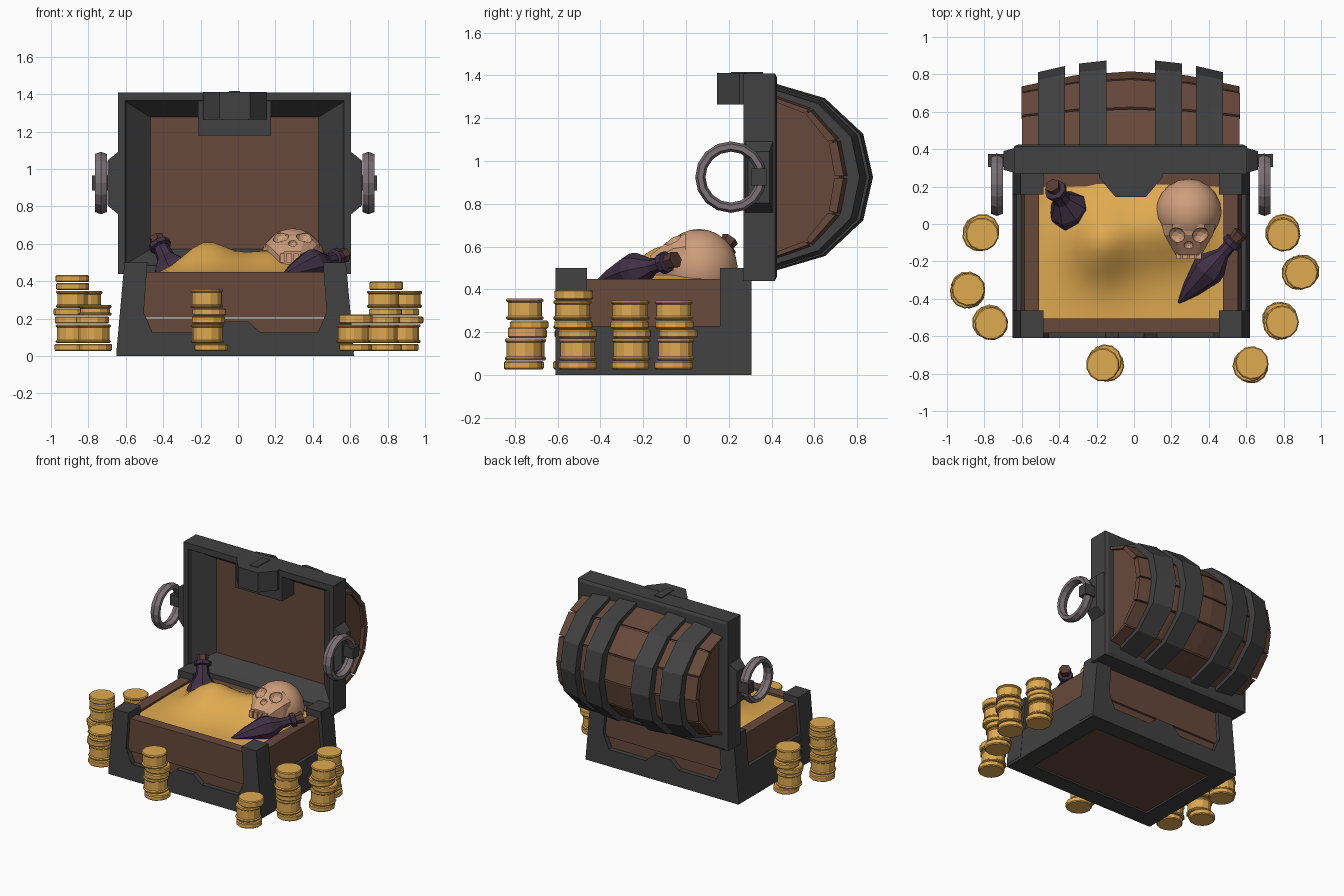
import bpy, bmesh, math, random
from mathutils import Vector, Matrix

if "Cube" in bpy.data.objects:
    bpy.data.objects.remove(bpy.data.objects["Cube"])
random.seed(4)

def material(name, rgb):
    m = bpy.data.materials.new(name)
    m.diffuse_color = (*rgb, 1)
    m.use_nodes = True
    m.node_tree.nodes["Principled BSDF"].inputs["Base Color"].default_value = m.diffuse_color
    return m

GOLD = material("gold", (0.74, 0.40, 0.08))
IRON = material("dark_iron", (0.052, 0.052, 0.053))
WOOD = material("brown_wood", (0.135, 0.066, 0.043))
STEEL = material("ring_steel", (0.20, 0.165, 0.18))
BONE = material("bone", (0.62, 0.34, 0.20))
GLASS = material("purple_glass", (0.052, 0.030, 0.060))
CORK = material("cork", (0.10, 0.045, 0.035))

def finish(name, bm, mat, smooth=None):
    bmesh.ops.recalc_face_normals(bm, faces=bm.faces)
    me = bpy.data.meshes.new(name)
    bm.to_mesh(me)
    bm.free()
    me.materials.append(mat)
    if smooth:
        for p in me.polygons:
            p.use_smooth = True
        me.set_sharp_from_angle(angle=math.radians(smooth))
    ob = bpy.data.objects.new(name, me)
    bpy.context.collection.objects.link(ob)
    return ob

def add_loft(bm, rings):
    vs = [[bm.verts.new(p) for p in r] for r in rings]
    n = len(vs[0])
    for a, b in zip(vs, vs[1:]):
        for i in range(n):
            bm.faces.new((a[i], a[(i + 1) % n], b[(i + 1) % n], b[i]))
    bm.faces.new(vs[0])
    bm.faces.new(vs[-1])

def loft(name, rings, mat, smooth=None):
    bm = bmesh.new()
    add_loft(bm, rings)
    return finish(name, bm, mat, smooth)

def rect(x0, x1, y0, y1, z):
    return [(x0, y0, z), (x1, y0, z), (x1, y1, z), (x0, y1, z)]

def box(name, x0, x1, y0, y1, z0, z1, mat):
    return loft(name, [rect(x0, x1, y0, y1, z0), rect(x0, x1, y0, y1, z1)], mat)

def lathe_rings(profile, sides, mtx=Matrix()):
    return [[mtx @ Vector((r * math.cos(2 * math.pi * i / sides),
                           r * math.sin(2 * math.pi * i / sides), z))
             for i in range(sides)] for r, z in profile]

# ---------- chest base (local frame, narrows slightly upward) ----------
CX, CY = -0.015, -0.152
base = []
half = [(-.635, 0), (-.635, .225), (-.50, .225), (-.45, .125), (-.14, .125), (-.07, .185)]
prof = half + [(-x, z) for x, z in reversed(half)]
for s, nm in ((-1, "front"), (1, "back")):
    base.append(loft(nm + "_band", [[(x, s * y, z) for x, z in prof] for y in (.457, .39)], IRON))
    y0, y1 = sorted((s * .43, s * .352))
    base.append(box(nm + "_upper_plank", -.60, .60, y0, y1, .205, .45, WOOD))
    y0, y1 = sorted((s * .42, s * .36))
    base.append(box(nm + "_lower_plank", -.60, .60, y0, y1, .05, .20, WOOD))
    y0, y1 = sorted((s * .455, s * .33))
    base.append(box(nm + "_bottom_rim", -.63, .63, y0, y1, 0, .04, IRON))
    x0, x1 = sorted((s * .635, s * .56))
    base.append(box("side_band", x0, x1, -.45, .45, 0, .23, IRON))
    x0, x1 = sorted((s * .61, s * .525))
    base.append(box("side_plank", x0, x1, -.42, .42, .05, .45, WOOD))
    x0, x1 = sorted((s * .63, s * .50))
    base.append(box("side_bottom_rim", x0, x1, -.34, .34, 0, .04, IRON))
    for t in (-1, 1):
        x0, x1 = sorted((s * .637, s * .505))
        y0, y1 = sorted((t * .457, t * .31))
        base.append(box("corner_post", x0, x1, y0, y1, .02, .50, IRON))
base.append(box("bottom_board", -.52, .52, -.35, .35, .012, .05, WOOD))
for ob in base:
    for v in ob.data.vertices:
        v.co.x = v.co.x * (1 - .14 * v.co.z) + CX
        v.co.y += CY

# ---------- gold heap ----------
bm = bmesh.new()
bmesh.ops.create_grid(bm, x_segments=18, y_segments=14, size=1)
for v in bm.verts:
    x, y = v.co.x * .52 + CX, v.co.y * .365 + CY
    z = .432 + .17 * math.exp(-((x + .17) ** 2 / .03 + (y + .09) ** 2 / .04))
    z += .13 * math.exp(-((x - .17) ** 2 / .045 + (y + .01) ** 2 / .04))
    v.co = (x, y, z)
finish("gold_heap", bm, GOLD, 60)

# ---------- lid frame, liner and lock ----------
LX, LZ = -0.018, 0.925
def frame_ring(hx, hz, y):
    return [(LX - hx, y, LZ - hz), (LX + hx, y, LZ - hz), (LX + hx, y, LZ + hz), (LX - hx, y, LZ + hz)]
bm = bmesh.new()
rings = [frame_ring(.60, .465, .425), frame_ring(.623, .485, .415), frame_ring(.623, .485, .268),
         frame_ring(.585, .44, .268), frame_ring(.575, .43, .30), frame_ring(.437, .345, .42)]
add_loft(bm, rings)
finish("lid_frame", bm, IRON)
loft("lock_case", [[(LX + x, y, z) for x, y in ((-.17, .28), (-.17, .25), (-.082, .145), (.082, .145), (.17, .25), (.17, .28))]
                   for z in (1.265, 1.412)], IRON)
box("lock_mount", LX - .195, LX + .195, .272, .41, 1.18, 1.40, IRON)
box("keyhole_plate", LX - .03, LX + .03, .21, .36, 1.41, 1.417, IRON)

# ---------- barrel lid ----------
HALF = [(0, .435), (.235, .365), (.41, .20), (.455, 0)]
ARC = HALF + [(d, -z) for d, z in reversed(HALF[:-1])]
def arc_pt(p, x, k):
    k *= 1 - .2 * (x / .585) ** 2
    return (LX + x, .41 + p[0] * k, LZ + p[1] * (.5 + .5 * k))
def sweep(name, pts, xs, k_out, k_in, mat):
    return loft(name, [[arc_pt(p, x, k_out) for p in pts] + [arc_pt(p, x, k_in) for p in reversed(pts)]
                       for x in xs], mat)
loft("lid_core", [[arc_pt(p, x, .82) for p in ARC] for x in (-.555, -.3, 0, .3, .555)], WOOD)
for a, b in zip(ARC, ARC[1:]):
    a, b = Vector(a), Vector(b)
    d = (b - a) * .03
    e = .585 - random.uniform(0, .015)
    sweep("lid_plank", [a + d, b - d], (-e, -.3, 0, .3, e), .895, .78, WOOD)
for x0, x1 in ((.13, .275), (.35, .495)):
    for s in (-1, 1):
        sweep("lid_band", ARC, (s * x0, s * x1), 1.03, .84, IRON)

# ---------- ring handles ----------
for s in (-1, 1):
    loft("handle_bracket", [[(LX + s * x, .34 + a * hy, .925 + b * hz) for a, b in ((-1, -1), (1, -1), (1, 1), (-1, 1))]
                            for x, hy, hz in ((.60, .07, .17), (.625, .065, .165), (.68, .05, .12))], IRON)
    box("handle_clip", *sorted((LX + s * .66, LX + s * .762)), .305, .375, .885, .965, IRON)
    bm = bmesh.new()
    n, m = 16, 6
    vs = [[bm.verts.new((LX + s * .715 + .037 * math.sin(2 * math.pi * j / m),
                         .21 + (.143 + .024 * math.cos(2 * math.pi * j / m)) * math.cos(2 * math.pi * i / n),
                         .925 + (.143 + .024 * math.cos(2 * math.pi * j / m)) * math.sin(2 * math.pi * i / n)))
           for j in range(m)] for i in range(n)]
    for i in range(n):
        for j in range(m):
            a, b = vs[i], vs[(i + 1) % n]
            bm.faces.new((a[j], a[(j + 1) % m], b[(j + 1) % m], b[j]))
    finish("ring_handle", bm, STEEL)

# ---------- coin stacks: x, y, top height ----------
STACKS = [(-.82, -.045, .35), (-.895, -.35, .435), (-.765, -.53, .275), (-.155, -.745, .36),
          (.625, -.755, .225), (.78, -.52, .40), (.89, -.25, .35), (.80, -.05, .35)]
THICK = [.042, .105, .042, .042, .095, .042, .042]
for x, y, top in STACKS:
    bm = bmesh.new()
    z, i = .025, 0
    while z < top - .02:
        h = THICK[i % 7]
        if z + h > top - .03:
            h = top - z
        r = .09
        mtx = Matrix.Translation((x + random.uniform(-.013, .013), y + random.uniform(-.015, .015), z))
        mtx = mtx @ Matrix.Rotation(random.random(), 4, 'Z')
        lip = .013
        p = [(r - .02, .002), (r - .006, .002), (r, .008), (r, .014)]
        if h > .06:
            p += [(r - .008, .02), (r - .008, h - .02)]
        p += [(r, h - .014), (r, h - .008), (r - .006, h - .002), (r - .02, h - .002)]
        add_loft(bm, lathe_rings(p, 12, mtx))
        z += h
        i += 1
    finish("coin_stack", bm, GOLD)

# ---------- bottles ----------
def bottle(start, end, body, cork):
    s, d = Vector(start), Vector(end) - Vector(start)
    mtx = Matrix.Translation(s) @ d.to_track_quat('Z', 'Y').to_matrix().to_4x4()
    loft("bottle", lathe_rings(body, 8, mtx), GLASS)
    loft("bottle_cork", lathe_rings(cork, 6, mtx), CORK)
bottle((-.33, .05, .41), (-.44, .21, .64),
       [(.09, 0), (.112, .02), (.105, .07), (.05, .15), (.042, .22), (.06, .225), (.06, .25), (.04, .255)],
       [(.034, .25), (.042, .295)])
bottle((.24, -.42, .43), (.57, -.05, .54),
       [(.008, 0), (.05, .10), (.09, .235), (.082, .28), (.038, .36), (.034, .42), (.052, .425), (.052, .455), (.03, .46)],
       [(.034, .45), (.042, .51)])

# ---------- skull ----------
SX = .292
bm = bmesh.new()
bmesh.ops.create_icosphere(bm, subdivisions=3, radius=1)
for v in bm.verts:
    c = v.co
    w = 1 - .12 * max(0, -c.y)
    v.co = (SX + c.x * .177 * w, .06 + c.y * .182, .50 + c.z * .183)
cranium = finish("skull_cranium", bm, BONE, 35)
def face_ring(y, hx, z0, z1):
    return [(SX + a * hx, y, z0 + (z1 - z0) * t) for a, t in
            ((-.8, 0), (.8, 0), (1, .3), (1, .75), (.6, 1), (-.6, 1), (-1, .75), (-1, .3))]
face = loft("skull_face", [face_ring(.0, .145, .42, .66), face_ring(-.06, .13, .43, .645),
                           face_ring(-.11, .10, .44, .605), face_ring(-.165, .07, .45, .56)], BONE)
cutters = []
for x, y, z, r in ((-.066, -.065, .645, .048), (.066, -.065, .645, .048), (0, -.115, .605, .025)):
    bm = bmesh.new()
    bmesh.ops.create_icosphere(bm, subdivisions=2, radius=r, matrix=Matrix.Translation((SX + x, y, z)))
    cutters.append(finish("socket_cutter", bm, BONE))
for ob in (cranium, face):
    for c in cutters:
        mod = ob.modifiers.new("socket", 'BOOLEAN')
        mod.object = c
        mod.operation = 'DIFFERENCE'
        mod.solver = 'EXACT'
dg = bpy.context.evaluated_depsgraph_get()
for ob in (cranium, face):
    me = bpy.data.meshes.new_from_object(ob.evaluated_get(dg))
    ob.modifiers.clear()
    ob.data = me
for c in cutters:
    bpy.data.objects.remove(c)
for i in range(4):
    x = SX - .054 + i * .036
    box("skull_tooth", x - .014, x + .014, -.188, -.155, .50, .548, BONE)
